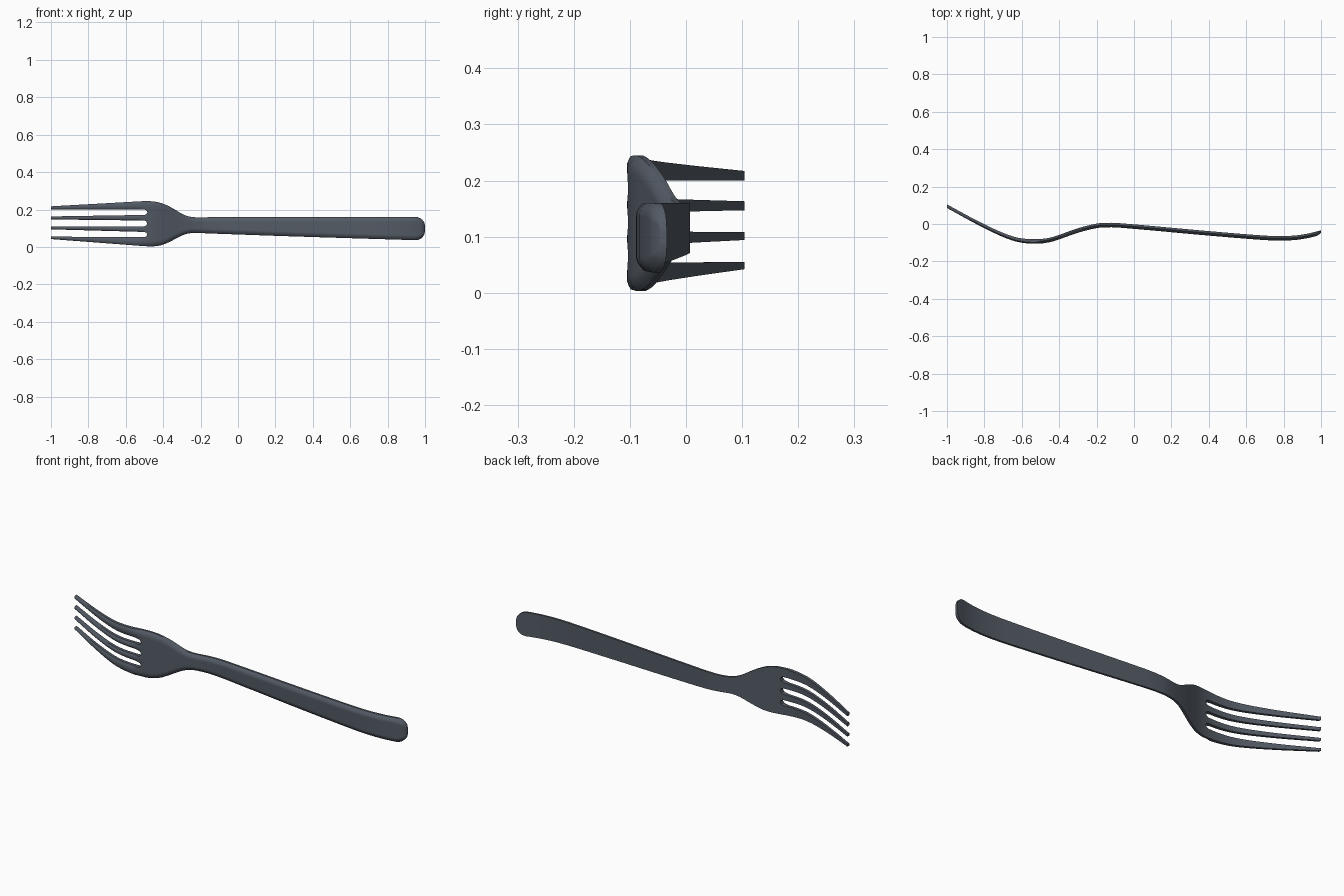
import bpy, bmesh, math

if "Cube" in bpy.data.objects:
    bpy.data.objects.remove(bpy.data.objects["Cube"])

steel = bpy.data.materials.new("dark_steel")
steel.diffuse_color = (0.088, 0.104, 0.13, 1)
steel.use_nodes = True
steel.node_tree.nodes["Principled BSDF"].inputs["Base Color"].default_value = steel.diffuse_color


def curve(pts, x):
    """Smooth interpolation through (x, value) points."""
    n = len(pts)
    x = min(max(x, pts[0][0]), pts[-1][0])
    k = 0
    while k < n - 2 and x > pts[k + 1][0]:
        k += 1

    def slope(i):
        a, b = pts[max(i - 1, 0)], pts[min(i + 1, n - 1)]
        return (b[1] - a[1]) / (b[0] - a[0])
    (x0, y0), (x1, y1) = pts[k], pts[k + 1]
    h = x1 - x0
    t = (x - x0) / h
    return ((2*t**3 - 3*t*t + 1) * y0 + (t**3 - 2*t*t + t) * h * slope(k)
            + (3*t*t - 2*t**3) * y1 + (t**3 - t*t) * h * slope(k + 1))


# side bend, upper and lower outline of the head and handle
BEND = [(-1, .095), (-.8, -.012), (-.65, -.077), (-.55, -.093), (-.45, -.085), (-.3, -.035),
        (-.2, -.01), (-.13, -.005), (0, -.014), (.4, -.05), (.7, -.074), (.8, -.077),
        (.9, -.069), (1, -.046)]
TOP = [(-.5, .245), (-.45, .243), (-.4, .231), (-.35, .207), (-.3, .177), (-.26, .162),
       (-.21, .158), (-.1, .16), (.3, .16), (.95, .16)]
LOW = [(-.5, .004), (-.45, .003), (-.4, .012), (-.35, .035), (-.3, .061), (-.26, .073),
       (-.21, .074), (-.1, .07), (.3, .056), (.95, .036)]
# tine edges at the root and at the tip
ROOT = [(.004, .052), (.08, .11), (.141, .171), (.2, .245)]
TIP = [(.042, .055), (.094, .108), (.147, .163), (.2, .217)]
ROOT_X = -0.5

# columns: (tine index or None, fraction across tine, root z, slot rounding)
cols = []
for i, (a, b) in enumerate(ROOT):
    for f in (0, .12, .3, .5, .7, .88, 1):
        cols.append((i, f, a + (b - a) * f, 0))
    if i < 3:
        c = ROOT[i + 1][0]
        for f, s in ((.15, .010), (.5, .015), (.85, .010)):
            cols.append((None, 0, b + (c - b) * f, s))

N_TINE = 20
xs = [-1 + (ROOT_X + 1) * k / N_TINE for k in range(N_TINE + 1)]
xs += [-.47 + .02 * k for k in range(16)]
xs += [-.12 + .05 * k for k in range(22)]
xs += [.95, .962, .974, .984, .992, .997, 1.0]


def point(i, j):
    """Position on the sheet: x, z, half thickness and rounding of front edge."""
    x = xs[i]
    tine, f, zr, s = cols[j]
    if i < N_TINE:
        t = (x + 1) / (ROOT_X + 1)
        a = TIP[tine][0] + (ROOT[tine][0] - TIP[tine][0]) * t
        b = TIP[tine][1] + (ROOT[tine][1] - TIP[tine][1]) * t
        d = min(f, 1 - f)
        return x, a + (b - a) * f, .0095 + .0025 * t, .007 * max(0, 1 - d / .4) ** 2
    lo, hi = curve(LOW, x), curve(TOP, x)
    end = 0
    if x > .95:                                   # rounded handle end
        end = .05 * (1 - math.sqrt(max(0, 1 - ((x - .95) / .05) ** 2)))
    lo, hi = lo + end, hi - end
    u = (zr - .004) / .241
    z = lo + (hi - lo) * u
    d = min(z - lo, hi - z, (1 - x) * 1.0)
    drop = .013 * max(0, 1 - d / .024) ** 2
    if i == N_TINE:
        x += s
    return x, z, .012, drop


bm = bmesh.new()
front, back = {}, {}
for i in range(len(xs)):
    for j, c in enumerate(cols):
        if i < N_TINE and c[0] is None:
            continue
        x, z, h, drop = point(i, j)
        y = curve(BEND, x)
        front[i, j] = bm.verts.new((x, y - h + drop, z))
        back[i, j] = bm.verts.new((x, y + h, z))

# front skin and back skin
pair = {front[k]: back[k] for k in front}
skin = []
for i in range(len(xs) - 1):
    for j in range(len(cols) - 1):
        if i < N_TINE and (cols[j][0] is None or cols[j][0] != cols[j + 1][0]):
            continue
        q = [(i, j), (i + 1, j), (i + 1, j + 1), (i, j + 1)]
        skin.append(bm.faces.new([front[k] for k in q]))
        bm.faces.new([back[k] for k in reversed(q)])

# side walls around the whole outline
rim = [e for e in bm.edges if len(e.link_faces) == 1 and e.verts[0] in pair]
for e in rim:
    a, b = e.verts
    bm.faces.new((a, b, pair[b], pair[a]))
bmesh.ops.recalc_face_normals(bm, faces=bm.faces[:])

me = bpy.data.meshes.new("fork")
bm.to_mesh(me)
bm.free()
me.materials.append(steel)
fork = bpy.data.objects.new("fork", me)
bpy.context.collection.objects.link(fork)
bpy.context.view_layer.objects.active = fork
fork.select_set(True)
bpy.ops.object.shade_smooth_by_angle(angle=math.radians(40))
